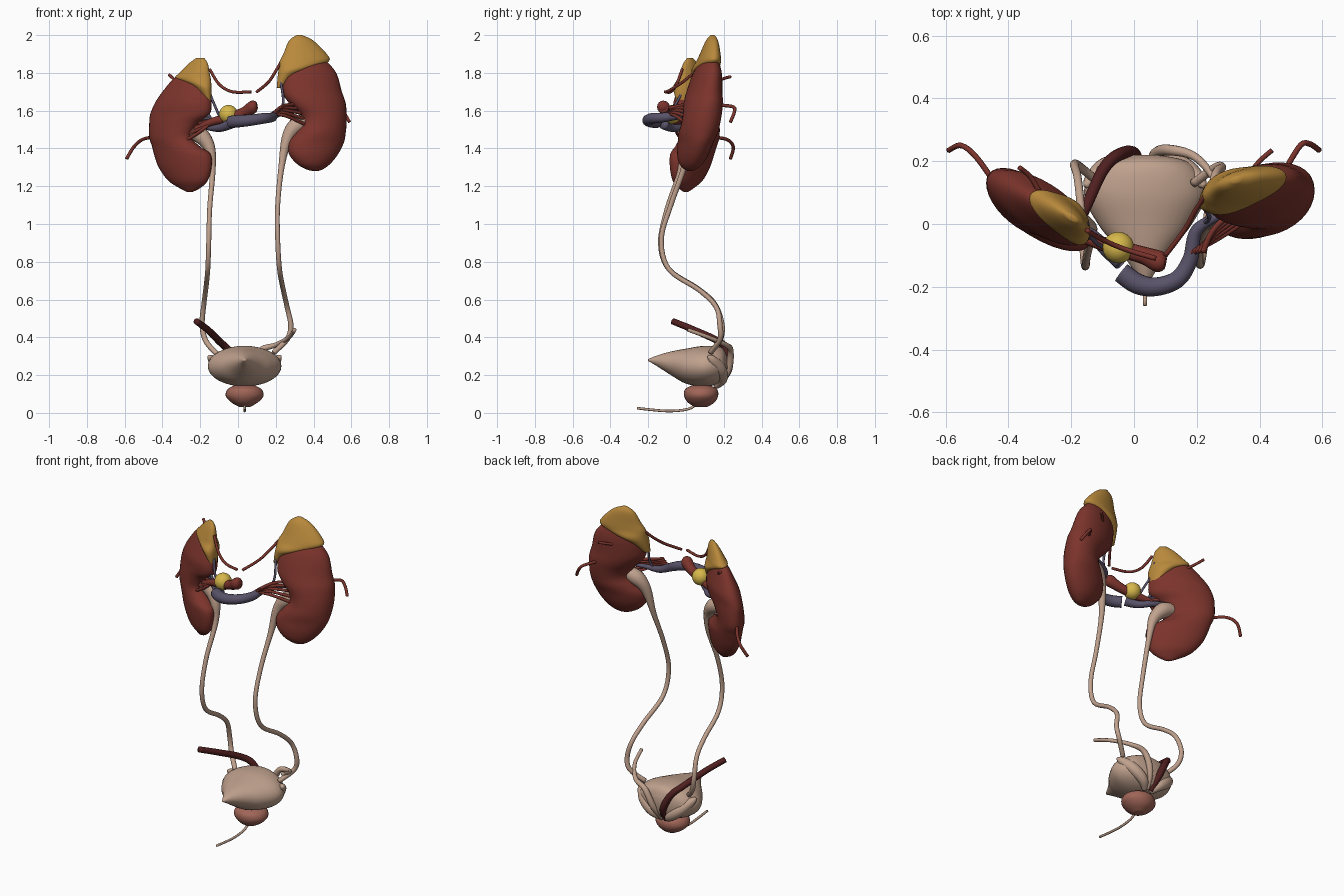
import bpy
import bmesh
from math import cos, sin, tau
from mathutils import Vector

default_cube = bpy.data.objects.get("Cube")
if default_cube:
    bpy.data.objects.remove(default_cube, do_unlink=True)


def material(name, red, green, blue):
    mat = bpy.data.materials.new(name)
    mat.use_nodes = True
    colour = (red, green, blue, 1)
    mat.diffuse_color = colour
    mat.node_tree.nodes["Principled BSDF"].inputs["Base Color"].default_value = colour
    return mat


kidney_red = material("kidney red", .2, .034, .025)
gland_ochre = material("gland ochre", .48, .25, .045)
tissue_beige = material("tissue beige", .53, .36, .27)
prostate_pink = material("prostate pink", .35, .13, .095)
bead_yellow = material("bead yellow", .68, .48, .07)
vein_blue = material("vein blue", .1, .085, .14)
duct_maroon = material("duct maroon", .08, .014, .014)


def smooth_rows(rows, steps):
    """Pass a Catmull-Rom spline through rows of numbers."""
    rows = [Vector(row) for row in rows]
    padded = [rows[0]] + rows + [rows[-1]]
    result = []
    for a, b, c, d in zip(padded, padded[1:], padded[2:], padded[3:]):
        for step in range(steps):
            t = step / steps
            tangent_b, tangent_c = (c - a) / 2, (d - b) / 2
            cubic = (b - c) * 2 + tangent_b + tangent_c
            square = (c - b) * 3 - tangent_b * 2 - tangent_c
            result.append(((cubic * t + square) * t + tangent_b) * t + b)
    return result + [rows[-1]]


def loft(name, mat, rings, sides=32):
    """Skin elliptical rings, each given as centre and two half axes."""
    bm = bmesh.new()
    loops = []
    for centre, u, v in rings:
        angles = [tau * side / sides for side in range(sides)]
        loops.append([bm.verts.new(centre + u * cos(a) + v * sin(a)) for a in angles])
    for low, high in zip(loops, loops[1:]):
        for i in range(sides):
            j = (i + 1) % sides
            bm.faces.new((low[i], low[j], high[j], high[i]))
    for loop in (loops[0], loops[-1]):
        bm.faces.new(loop)
    bmesh.ops.recalc_face_normals(bm, faces=bm.faces)
    mesh = bpy.data.meshes.new(name)
    bm.to_mesh(mesh)
    bm.free()
    mesh.materials.append(mat)
    mesh.shade_smooth()
    obj = bpy.data.objects.new(name, mesh)
    bpy.context.collection.objects.link(obj)
    return obj


def organ(name, mat, rows, middle, slope=0, tilt=0):
    """Stack level slices (z, x from, x to, half depth) on a leaning plane."""
    rings = []
    for z, start, end, depth in smooth_rows(rows, 5):
        x, half = (start + end) / 2, (end - start) / 2
        y = middle[1] + slope * (x - middle[0]) + tilt * (z - middle[2])
        rings.append((Vector((x, y, z)), Vector((half, slope * half, 0)), Vector((0, depth, 0))))
    return loft(name, mat, rings)


def tube(name, mat, points, sides=12):
    """Sweep a circle along points (x, y, z, radius)."""
    rows = smooth_rows(points, 6)
    path = [row.to_3d() for row in rows]
    normal = None
    rings = []
    for i, row in enumerate(rows):
        tangent = (path[min(i + 1, len(path) - 1)] - path[max(i - 1, 0)]).normalized()
        if normal is None:
            normal = tangent.orthogonal()
        normal = (normal - tangent * normal.dot(tangent)).normalized()
        rings.append((path[i], normal * row[3], tangent.cross(normal) * row[3]))
    return loft(name, mat, rings, sides)


def vessel(name, mat, points, radius):
    return tube(name, mat, [(*point, radius) for point in points], 8)


# Kidneys
left_plane = dict(middle=(.4, .08, 1.6), slope=.2, tilt=.19)
right_plane = dict(middle=(-.29, .04, 1.5), slope=-.5, tilt=.07)
organ("left_kidney", kidney_red, [
    (1.89, .36, .43, .02), (1.87, .29, .46, .04), (1.8, .24, .52, .07),
    (1.7, .235, .55, .09), (1.64, .27, .57, .1), (1.58, .325, .575, .1),
    (1.53, .335, .575, .1), (1.48, .3, .57, .1), (1.43, .265, .56, .09),
    (1.37, .27, .53, .08), (1.32, .31, .49, .06), (1.29, .36, .45, .03),
    (1.28, .4, .42, .01)], **left_plane)
organ("right_kidney", kidney_red, [
    (1.79, -.29, -.25, .01), (1.77, -.34, -.18, .04), (1.7, -.4, -.15, .07),
    (1.64, -.44, -.14, .09), (1.58, -.465, -.15, .09), (1.53, -.47, -.21, .09),
    (1.46, -.47, -.245, .09), (1.41, -.455, -.2, .09), (1.37, -.445, -.145, .09),
    (1.3, -.42, -.14, .08), (1.23, -.37, -.16, .06), (1.19, -.31, -.2, .03),
    (1.17, -.27, -.24, .01)], **right_plane)

# Adrenal glands draped over the inner tops of the kidneys
organ("left_adrenal_gland", gland_ochre, [
    (2, .31, .34, .01), (1.97, .27, .4, .03), (1.9, .24, .47, .05),
    (1.86, .22, .48, .06), (1.82, .215, .39, .07), (1.78, .21, .3, .05),
    (1.72, .205, .24, .02)], **left_plane)
organ("right_adrenal_gland", gland_ochre, [
    (1.88, -.22, -.18, .01), (1.85, -.26, -.16, .03), (1.8, -.31, -.15, .05),
    (1.77, -.33, -.145, .06), (1.73, -.25, -.14, .07), (1.68, -.2, -.14, .05),
    (1.62, -.17, -.145, .02)], **right_plane)

# Ureters, wide where they leave the kidneys
tube("left_ureter", tissue_beige, [
    (.38, .06, 1.55, .04), (.31, .04, 1.52, .045), (.26, .02, 1.45, .03),
    (.23, -.01, 1.3, .016), (.21, -.08, 1.1, .013), (.21, -.13, .92, .013),
    (.22, -.09, .76, .013), (.24, .07, .65, .013), (.26, .16, .56, .013),
    (.28, .18, .46, .014), (.26, .18, .39, .014), (.19, .13, .32, .014)])
tube("right_ureter", tissue_beige, [
    (-.26, .02, 1.49, .04), (-.2, .01, 1.47, .045), (-.15, -.01, 1.4, .03),
    (-.135, -.03, 1.28, .016), (-.15, -.1, 1.08, .013), (-.155, -.135, .9, .013),
    (-.16, -.09, .76, .013), (-.17, .06, .66, .013), (-.18, .15, .58, .013),
    (-.19, .19, .47, .014), (-.17, .18, .38, .014), (-.11, .13, .31, .014)])

# Bladder, lofted from back to its pointed front
bladder_rows = [(.22, .05, .21, .29), (.19, .15, .16, .345), (.1, .195, .14, .355),
                (0, .15, .155, .34), (-.08, .085, .2, .325), (-.15, .035, .245, .305),
                (-.2, .006, .275, .285)]
loft("bladder", tissue_beige, [
    (Vector((.035, y, (low + high) / 2)), Vector((half, 0, 0)), Vector((0, 0, (high - low) / 2)))
    for y, half, low, high in smooth_rows(bladder_rows, 5)])

# Prostate and urethra
organ("prostate", prostate_pink, [
    (.145, -.02, .09, .05), (.125, -.055, .125, .085), (.09, -.065, .135, .09),
    (.055, -.035, .105, .07), (.03, .01, .06, .03)], (.035, .08, .08))
vessel("urethra", tissue_beige, [
    (.035, .06, .05), (.035, .01, .02), (.035, -.1, .01), (.035, -.26, .025)], .007)

# Seminal vesicles and ducts behind the bladder
for side, label in ((1, "left"), (-1, "right")):
    tube(label + "_seminal_vesicle", tissue_beige, [
        (.035 + side * x, y, z, r) for x, y, z, r in (
            (.02, .16, .14, .015), (.06, .19, .18, .03), (.12, .18, .23, .035),
            (.17, .14, .28, .025), (.19, .12, .3, .008))])
tube("left_duct", tissue_beige, [
    (.3, .01, .44, .01), (.27, .12, .4, .011), (.2, .21, .36, .013),
    (.12, .235, .33, .017), (.07, .225, .23, .018), (.045, .17, .14, .012)])
tube("right_duct", duct_maroon, [
    (-.22, -.07, .485, .017), (-.16, .04, .44, .018), (-.1, .17, .38, .019),
    (-.05, .22, .33, .02), (0, .225, .23, .02), (.02, .17, .14, .012)])

# Main artery, main veins and yellow bead
tube("main_artery", kidney_red, [
    (.1, -.125, 1.625, .02), (.08, -.12, 1.62, .034), (.03, -.1, 1.59, .028),
    (-.06, -.075, 1.56, .025), (-.14, -.05, 1.54, .02), (-.23, -.02, 1.5, .012)], 16)
tube("left_main_vein", vein_blue, [
    (-.04, -.155, 1.54, .033), (.01, -.19, 1.545, .033), (.07, -.2, 1.55, .03),
    (.14, -.175, 1.56, .028), (.18, -.11, 1.565, .025), (.2, -.02, 1.58, .02),
    (.28, .03, 1.6, .012), (.36, .06, 1.6, .01)], 16)
tube("right_main_vein", vein_blue, [
    (-.04, -.12, 1.53, .028), (-.09, -.08, 1.51, .022), (-.14, -.03, 1.51, .018),
    (-.24, .01, 1.53, .01)], 16)
bpy.ops.mesh.primitive_uv_sphere_add(segments=32, ring_count=16, radius=.05, location=(-.05, -.075, 1.58))
bead = bpy.context.object
bead.name = "yellow_bead"
bead.data.materials.append(bead_yellow)
bead.data.shade_smooth()

# Vessel branches fanning into each kidney
for i in range(5):
    rise = (i - 2) * .03
    vessel("left_artery_branch", kidney_red, [
        (.18 + i * .01, -.09, 1.6 + rise / 4), (.26, -.05 + i * .01, 1.6 + rise / 2),
        (.37, .02 + i * .015, 1.58 + rise)], .009)
    vessel("right_artery_branch", kidney_red, [
        (-.14, -.05, 1.54), (-.2, -.05 + i * .01, 1.52 + rise / 2),
        (-.28, -.02 + i * .015, 1.5 + rise)], .009)
for i in range(3):
    vessel("right_vein_branch", vein_blue, [
        (-.13, -.04, 1.52), (-.16, -.04, 1.54 + i * .02), (-.22, 0, 1.5 + i * .04)], .008)

# Fine vessels to the adrenal glands
vessel("left_adrenal_artery", kidney_red, [
    (.1, -.1, 1.7), (.16, -.02, 1.75), (.2, .05, 1.81), (.235, .1, 1.87)], .008)
vessel("right_adrenal_artery", kidney_red, [
    (.07, -.11, 1.7), (-.03, -.08, 1.7), (-.1, -.05, 1.74), (-.15, -.02, 1.82)], .008)
vessel("left_adrenal_vein", vein_blue, [
    (.22, 0, 1.58), (.24, .02, 1.65), (.225, .05, 1.76)], .007)
vessel("right_adrenal_vein", vein_blue, [
    (-.08, -.08, 1.53), (-.12, -.06, 1.62), (-.15, -.02, 1.7), (-.15, 0, 1.77)], .007)

# Loose vessels trailing from the outer sides
vessel("left_outer_vessel", kidney_red, [
    (.48, .17, 1.63), (.53, .25, 1.62), (.56, .255, 1.59), (.59, .235, 1.54)], .009)
vessel("right_outer_vessel", kidney_red, [
    (-.43, .11, 1.46), (-.5, .21, 1.45), (-.55, .25, 1.41), (-.59, .235, 1.345)], .009)
vessel("left_upper_vessel", kidney_red, [(.36, .15, 1.75), (.4, .2, 1.77), (.44, .235, 1.78)], .008)
vessel("right_upper_vessel", kidney_red, [(-.3, .1, 1.74), (-.33, .15, 1.76), (-.365, .18, 1.79)], .008)
